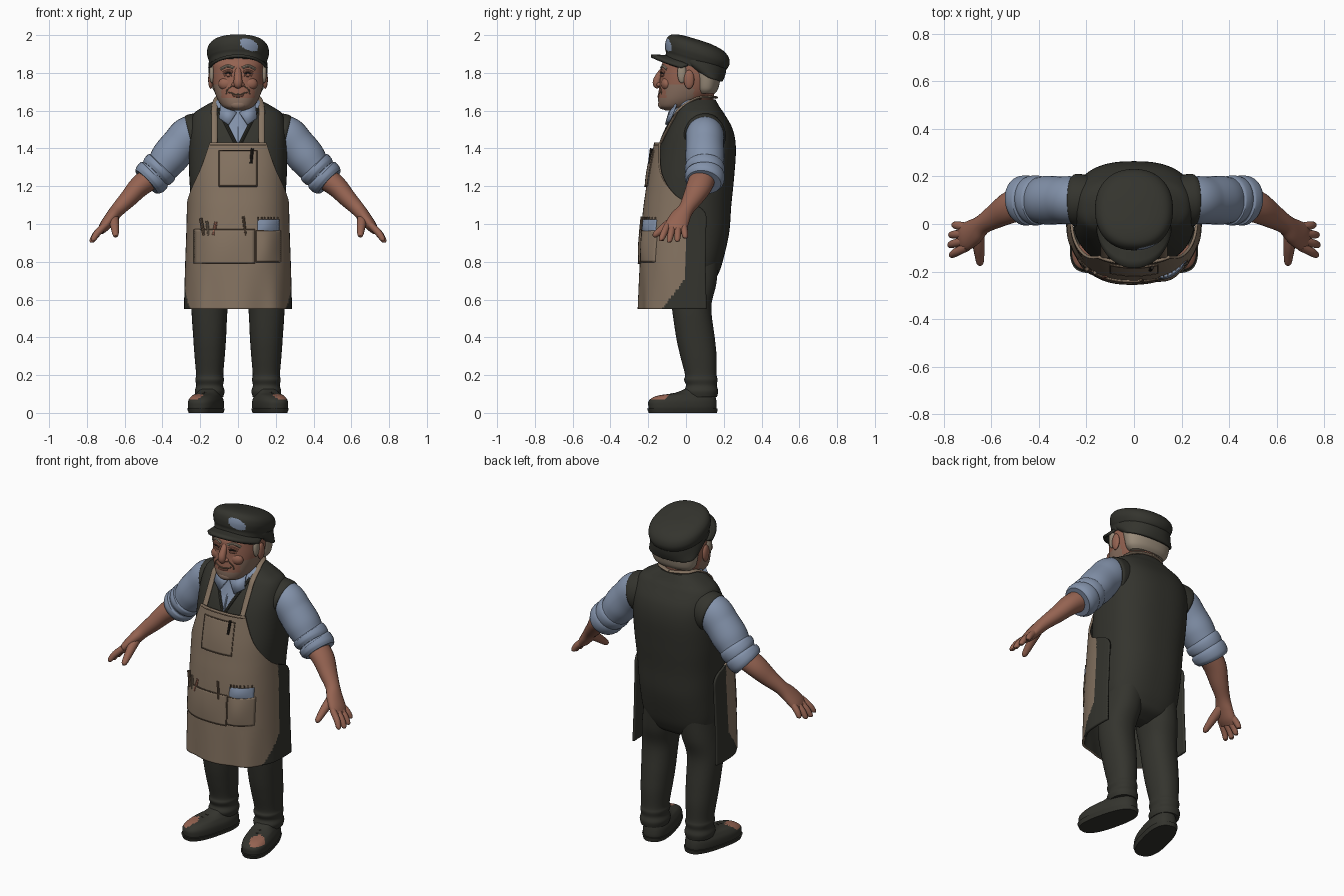
import bpy, bmesh
from math import sin, cos, pi, radians, copysign
from mathutils import Vector, Matrix

if "Cube" in bpy.data.objects:
    bpy.data.objects.remove(bpy.data.objects["Cube"])


def material(name, *rgb):
    mat = bpy.data.materials.new(name)
    mat.use_nodes = True
    mat.diffuse_color = (*rgb, 1)
    shader = next(n for n in mat.node_tree.nodes if n.type == "BSDF_PRINCIPLED")
    shader.inputs["Base Color"].default_value = (*rgb, 1)
    shader.inputs["Roughness"].default_value = 0.8
    return mat


dark = material("dark olive cloth", .034, .034, .027)
tan = material("apron tan", .235, .172, .12)
blue = material("shirt blue", .225, .285, .4)
skin = material("warm skin", .3, .125, .083)
hair = material("grey hair", .32, .26, .195)
stubble = material("grey stubble", .26, .165, .12)
line = material("near black", .02, .016, .013)
brown = material("seam brown", .13, .085, .055)


# ---------- helpers ----------
def finish(bm, name, mats, mirror=False, thickness=0, inner=0):
    mesh = bpy.data.meshes.new(name)
    bm.to_mesh(mesh)
    bm.free()
    for mat in mats:
        mesh.materials.append(mat)
    mesh.shade_smooth()
    mesh.set_sharp_from_angle(angle=radians(42))
    obj = bpy.data.objects.new(name, mesh)
    bpy.context.scene.collection.objects.link(obj)
    if thickness:
        mod = obj.modifiers.new("Thickness", "SOLIDIFY")
        mod.thickness, mod.offset, mod.material_offset = thickness, 0, inner
    if mirror:
        obj.modifiers.new("Mirror", "MIRROR").use_mirror_merge = False
    return obj


def bridge(name, rings, mats, paint=None, closed=True, matrix=None, **options):
    """Join rows of points with quads; paint picks a material by face centre."""
    bm = bmesh.new()
    rows = [[bm.verts.new(p) for p in ring] for ring in rings]
    count = len(rows[0])
    for low, high in zip(rows, rows[1:]):
        for j in range(count if closed else count - 1):
            k = (j + 1) % count
            bm.faces.new((low[j], low[k], high[k], high[j]))
    if closed:
        bm.faces.new(rows[0])
        bm.faces.new(rows[-1])
        bmesh.ops.recalc_face_normals(bm, faces=bm.faces)
    if paint:
        for face in bm.faces:
            face.material_index = int(paint(face.calc_center_median()))
    if matrix:
        bm.transform(matrix)
    return finish(bm, name, mats, **options)


def spline(rows, steps=6):
    out, last = [], len(rows) - 1
    for i in range(last):
        quad = list(zip(rows[max(i - 1, 0)], rows[i], rows[i + 1], rows[min(i + 2, last)]))
        for s in range(steps):
            t = s / steps
            out.append([b + t * (c - a) / 2 + t * t * (a - 2.5 * b + 2 * c - d / 2)
                        + t ** 3 * (1.5 * (b - c) + (d - a) / 2) for a, b, c, d in quad])
    return out + [list(rows[last])]


def around(row, angle, power, cx=0):
    """Point on a rounded section (z, half width, front, back); angle 0 is front."""
    z, half, front, back = row[:4]
    bend = lambda v: copysign(abs(v) ** (2 / power), v)
    return Vector((cx + half * bend(sin(angle)),
                   (front + back) / 2 - (back - front) / 2 * bend(cos(angle)), z))


def loft(name, rows, mats, power=2.2, sides=48, steps=6, **options):
    rings = [[around(r, 2 * pi * j / sides, power, r[4] if len(r) > 4 else 0)
              for j in range(sides)] for r in spline(rows, steps)]
    return bridge(name, rings, mats, **options)


def front_y(rows, z, x, power=2.5):
    dense = spline(rows)
    low, high = next((p for p in zip(dense, dense[1:]) if p[1][0] >= z), dense[-2:])
    t = (z - low[0]) / (high[0] - low[0])
    _, half, front, back = [a + t * (b - a) for a, b in zip(low[:4], high[:4])]
    depth = max(0, 1 - (abs(x) / half) ** power) ** (1 / power)
    return (front + back) / 2 - (back - front) / 2 * depth


def limb(name, rows, mat, ref=(0, 1, 0), sides=20, **options):
    """Tube through (x, y, z, radius, radius) rows."""
    dense, rings = spline(rows), []
    for i, row in enumerate(dense):
        along = Vector(dense[min(i + 1, len(dense) - 1)][:3]) - Vector(dense[max(i - 1, 0)][:3])
        along.normalize()
        u = Vector(ref)
        u = (u - along * u.dot(along)).normalized()
        v = along.cross(u)
        rings.append([Vector(row[:3]) + u * row[3] * cos(2 * pi * j / sides)
                      + v * row[4] * sin(2 * pi * j / sides) for j in range(sides)])
    return bridge(name, rings, [mat], **options)


def cord(name, points, radius, mat, **options):
    return limb(name, [(*p, radius, radius) for p in points], mat, sides=8, **options)


def blob(name, place, size, mat, **options):
    bm = bmesh.new()
    bmesh.ops.create_uvsphere(bm, u_segments=20, v_segments=12, radius=1,
                              matrix=Matrix.Translation(place) @ Matrix.Diagonal((*size, 1)))
    return finish(bm, name, [mat], **options)


# ---------- body and vest ----------
torso = [(.66, .06, 0, .08), (.69, .15, -.03, .14), (.73, .2, -.07, .168), (.8, .226, -.12, .194),
         (.95, .238, -.17, .228), (1.1, .247, -.18, .24), (1.25, .258, -.17, .255),
         (1.4, .26, -.14, .264), (1.5, .256, -.105, .248), (1.58, .236, -.06, .205),
         (1.62, .185, -.04, .178), (1.66, .11, -.025, .155)]
loft("vest_and_hips", torso, [dark, blue], power=2.5, sides=112, steps=9,
     paint=lambda c: c.y < .02 and abs(c.x) < (c.z - 1.4) / 2)
cord("vest_neckline", [(x, front_y(torso, 1.4 + 2 * x, x), 1.4 + 2 * x)
                       for x in (.005, .03, .06, .09, .105)], .009, dark, mirror=True)
limb("vest_armhole", [(.17, .1, 1.475, .1, .112), (.21, .1, 1.472, .108, .115),
                      (.243, .1, 1.466, .111, .115), (.256, .1, 1.463, .104, .108)],
     dark, sides=36, mirror=True)
cord("shirt_placket", [(0, front_y(torso, z, 0), z) for z in (1.42, 1.47, 1.53)], .006, blue)

# ---------- trousers and shoes ----------
loft("trouser_leg", [(.085, .072, 0, .164, .15), (.115, .079, -.01, .17, .15),
                     (.145, .071, 0, .163, .15), (.175, .076, -.01, .167, .15),
                     (.205, .072, -.006, .162, .15), (.3, .08, -.03, .162, .15),
                     (.4, .087, -.052, .152, .15), (.56, .096, -.075, .134, .15),
                     (.68, .101, -.085, .16, .132), (.8, .1, -.08, .172, .115)],
     [dark], mirror=True)
turn = Matrix.Translation((.145, .08, 0)) @ Matrix.Rotation(radians(14), 4, "Z")
loft("shoe", [(.015, .076, -.28, .078), (.035, .08, -.285, .082), (.065, .078, -.282, .08),
              (.09, .066, -.24, .075), (.106, .056, -.14, .07), (.13, .05, -.08, .065)],
     [dark, skin], power=2.6, sides=72, matrix=turn, mirror=True,
     paint=lambda c: c.z > .068 and c.y < -.175 and ((c.x - .025) / .04) ** 2 + ((c.y + .23) / .055) ** 2 < 1)
loft("shoe_sole", [(0, .076, -.283, .084), (.024, .084, -.292, .088)], [dark],
     power=2.6, matrix=turn, mirror=True)
for i in range(3):
    y, z = -.1 - .03 * i, .11 - .006 * i
    cord("shoe_lace", [turn @ Vector((x, y, z + h)) for x, h in ((-.03, -.006), (0, .002), (.03, -.006))],
         .005, line, mirror=True)

# ---------- apron ----------
apron = [(.55, .28, -.243, .31, 100), (.75, .275, -.24, .31, 100), (.95, .268, -.232, .31, 100),
         (1.07, .265, -.222, .31, 97), (1.16, .264, -.21, .3, 70), (1.28, .263, -.192, .29, 45),
         (1.43, .256, -.162, .27, 30)]
sheet = []
for row in spline(apron, 14):
    ring = []
    for j in range(121):
        a = radians(row[4]) * (j / 60 - 1)
        p = around(row, a, 2.5)
        p.y -= .03 * max(0, .78 - p.z) * cos(9 * a)
        ring.append(p)
    sheet.append(ring)
bridge("apron", sheet, [tan, dark], closed=False, thickness=.012, inner=1,
       paint=lambda c: c.y > min(0, -.125 + (c.z - .55) * .75))
cord("bib_hem", [p + Vector((0, -.006, -.012)) for p in sheet[-1][::12]], .004, brown, ref=(0, 0, 1))


def pocket(name, left, right, low, high, bulge, mat=tan, seam=True):
    def place(u, v, out=0):
        x, z = left + (right - left) * u, low + (high - low) * v
        lift = .006 + bulge * sin(pi * u) * sin(pi * (.15 + .7 * v)) + out
        return Vector((x, front_y(apron, z, x) - lift, z))
    steps = [i / 16 for i in range(17)]
    bridge(name, [[place(u, v) for u in steps] for v in steps], [mat], closed=False, thickness=.012)
    for side in (0, 1) if seam else ():
        cord(name + "_side_seam", [place(side, v, .005) for v in steps[::4]], .0025, brown)
        cord(name + "_edge", [place(u, side, .005) for u in steps[::2]], .003, brown, ref=(0, 0, 1))


pocket("bib_pocket", -.1, .1, 1.2, 1.39, .006)
pocket("tool_pocket", -.23, .09, .79, .97, .008)
pocket("brush_pocket", .095, .222, .8, .965, .016)
pocket("brush_head", .103, .215, .955, 1.022, .012, blue, False)

strap = [(.125, front_y(torso, z, .125) - .006, z) for z in (1.4, 1.5, 1.56, 1.61)]
strap[0] = (.125, -.145, 1.41)
strap += [(.112, .05, 1.663), (.085, .12, 1.672), (0, .155, 1.67)]
limb("neck_strap", [(*p, .007, .016) for p in strap], tan, ref=(0, 0, 1), mirror=True)

# ---------- tools in the pockets ----------
for name, x, low, high, lean, r, mat in (("chisel_handle", -.18, .94, 1.03, -.018, .009, brown),
                                         ("awl_handle", -.13, .94, 1.01, .014, .009, skin),
                                         ("small_file", -.155, .94, 1.015, -.01, .007, tan),
                                         ("spare_pencil", .04, .94, 1.04, -.012, .007, brown),
                                         ("bib_pencil", .068, 1.32, 1.4, .008, .008, line)):
    y = front_y(apron, low, x) - .012
    cord(name, [(x, y, low), (x + lean, y + .01, high)], r, mat)
for i in range(7):
    x = .108 + .017 * i
    y = front_y(apron, 1, x) - .008
    cord("brush_bristle", [(x, y, 1.01), (x, y, 1.037)], .004, brown)

# ---------- arms and hands ----------
limb("sleeve", [(.17, .1, 1.47, .085, .085), (.25, .1, 1.47, .1, .104), (.31, .1, 1.415, .1, .1),
                (.36, .1, 1.355, .103, .1), (.4, .1, 1.305, .097, .09), (.45, .1, 1.26, .09, .08)],
     blue, sides=32, mirror=True)
for i in range(2):
    x, z = .395 + .04 * i, 1.31 - .042 * i
    limb("rolled_cuff", [(x, .1, z, .096, .088), (x + .012, .1, z - .012, .105, .098),
                         (x + .035, .097, z - .032, .104, .096), (x + .05, .094, z - .046, .092, .084)],
         blue, sides=32, mirror=True)
limb("forearm", [(.44, .095, 1.26, .07, .065), (.52, .07, 1.2, .068, .057), (.58, .035, 1.135, .054, .047),
                 (.635, 0, 1.078, .042, .038), (.67, -.03, 1.035, .054, .034), (.705, -.052, .99, .06, .029),
                 (.727, -.062, .962, .052, .019)], skin, mirror=True)
for i, reach in enumerate((.95, 1.05, 1, .8)):
    dy = -.042 + .028 * i
    limb("finger", [(.702, -.055 + dy, .995, .018, .018),
                    (.702 + .045 * reach, -.062 + 1.3 * dy, .995 - .045 * reach, .018, .018),
                    (.702 + .067 * reach, -.067 + 1.5 * dy, .995 - .08 * reach, .014, .014),
                    (.702 + .07 * reach, -.067 + 1.5 * dy, .995 - .088 * reach, .006, .006)],
         skin, sides=12, mirror=True)
limb("thumb", [(.66, -.03, 1.04, .03, .028), (.654, -.09, 1, .025, .025), (.65, -.135, .965, .02, .02),
               (.648, -.164, .942, .015, .015), (.647, -.174, .935, .005, .005)],
     skin, ref=(1, 0, 0), sides=12, mirror=True)

# ---------- neck and collar ----------
loft("neck", [(1.5, .085, -.06, .12), (1.6, .08, -.05, .135), (1.72, .088, -.05, .155)], [skin])
loft("shirt_collar", [(1.5, .11, -.108, .11), (1.57, .1, -.084, .115), (1.635, .09, -.068, .12)], [blue])
bm = bmesh.new()
bm.faces.new([bm.verts.new(p) for p in ((.008, -.088, 1.59), (.05, -.106, 1.525),
                                        (.1, -.082, 1.56), (.09, -.05, 1.64))])
finish(bm, "collar_flap", [blue], thickness=.012, mirror=True)

# ---------- head ----------
head = [(1.602, .035, -.11, -.03), (1.618, .075, -.138, .03), (1.65, .103, -.147, .1),
        (1.7, .124, -.145, .15), (1.76, .137, -.138, .172), (1.81, .14, -.134, .18),
        (1.85, .139, -.126, .178), (1.89, .128, -.092, .16), (1.93, .08, -.05, .1)]
loft("head", head, [skin, stubble], sides=80, steps=8,
     paint=lambda c: c.y < .04 and (c.z < 1.668 or c.z < 1.74 and abs(c.x) > .088))
loft("back_hair", [(1.69, .112, .06, .152), (1.715, .134, .045, .17), (1.77, .146, .035, .182),
                   (1.83, .149, .02, .184), (1.86, .14, .02, .18)], [hair])
blob("sideburn", (.138, -.022, 1.8), (.014, .024, .055), hair, mirror=True)
blob("ear", (.144, .016, 1.765), (.014, .028, .05), skin, mirror=True)
limb("nose", [(0, -.118, 1.825, .012, .016), (0, -.14, 1.79, .017, .019), (0, -.153, 1.757, .022, .023),
              (0, -.152, 1.735, .02, .021), (0, -.143, 1.722, .008, .012)], skin)
blob("nostril_wing", (.02, -.14, 1.738), (.014, .016, .012), skin, mirror=True)
blob("cheek", (.058, -.102, 1.742), (.046, .03, .036), skin, mirror=True)
blob("chin", (0, -.124, 1.633), (.045, .024, .026), stubble)


def face_line(name, points, radius, mat, **options):
    cord(name, [(x, front_y(head, z, x, 2.2) + .002, z) for x, z in points], radius, mat,
         ref=(0, 1, 0), **options)


face_line("eye", ((.033, 1.796), (.05, 1.8), (.068, 1.796)), .005, line, mirror=True)
face_line("eyelid", ((.028, 1.803), (.05, 1.811), (.078, 1.8)), .008, skin, mirror=True)
face_line("eye_bag", ((.033, 1.787), (.052, 1.784), (.074, 1.788)), .006, skin, mirror=True)
face_line("eyebrow", ((.022, 1.826), (.055, 1.836), (.09, 1.82)), .008, hair, mirror=True)
face_line("smile_fold", ((.032, 1.73), (.056, 1.71), (.062, 1.685)), .004, brown, mirror=True)
face_line("mouth", ((-.05, 1.7), (-.025, 1.689), (0, 1.686), (.025, 1.689), (.05, 1.7)), .005, brown)
face_line("lower_lip", ((-.03, 1.681), (0, 1.676), (.03, 1.681)), .007, skin)

# ---------- flat cap ----------
tilt = Matrix.Translation((0, .045, 1.876)) @ Matrix.Rotation(radians(-17), 4, "X")
loft("cap_crown", [(-.045, .145, -.15, .155), (-.015, .15, -.154, .168), (.005, .158, -.164, .183),
                   (.035, .164, -.172, .184), (.065, .156, -.17, .165), (.087, .128, -.15, .125),
                   (.099, .07, -.1, .06), (.101, .01, -.03, 0)],
     [dark, blue], sides=112, steps=9, matrix=tilt,
     paint=lambda c: c.y < -.06 and ((c.x - .058) / .05) ** 2 + ((c.z - .04 + c.x / 5) / .03) ** 2 < 1)
loft("cap_back_band", [(-.076, .146, .05, .172), (-.066, .153, .01, .179), (-.03, .157, -.1, .181),
                       (.01, .15, -.13, .175)], [dark], matrix=tilt)
brim = []
for t in (0, .35, .7, 1):
    brim.append([(.148 * sin(a) * (1 + .04 * t), -.125 * cos(a) - .1 * t * cos(a) ** .7,
                  -.028 - .026 * t - .015 * sin(a) ** 2)
                 for a in (radians(-80 + 5 * j) for j in range(33))])
bridge("cap_brim", brim, [dark], closed=False, matrix=tilt, thickness=.016)
